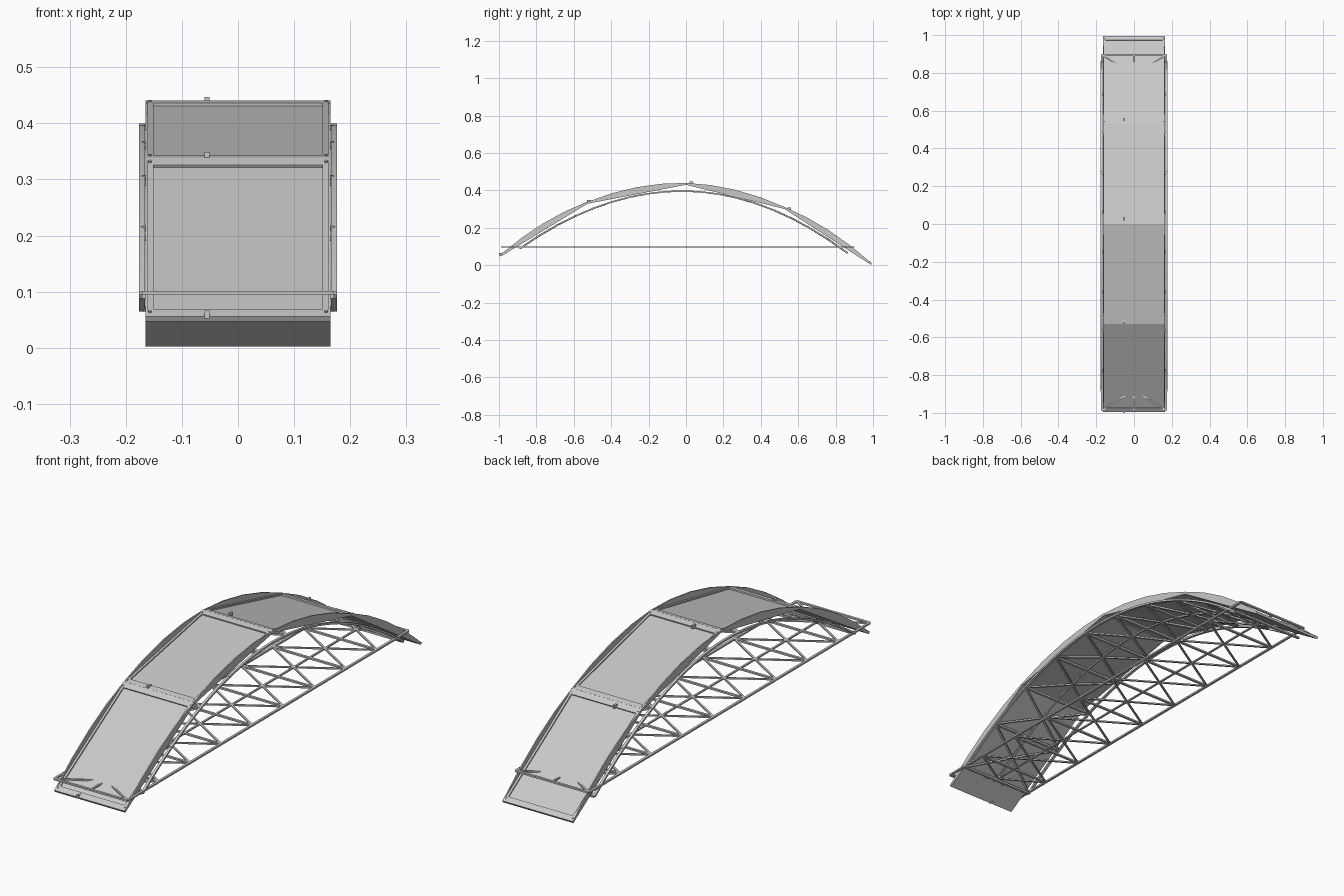
import bpy, bmesh, math
from mathutils import Vector, Matrix

if "Cube" in bpy.data.objects:
    bpy.data.objects.remove(bpy.data.objects["Cube"])


def material(name, v):
    m = bpy.data.materials.new(name)
    m.diffuse_color = (v, v, v, 1)
    m.use_nodes = True
    m.node_tree.nodes["Principled BSDF"].inputs["Base Color"].default_value = m.diffuse_color
    return m


GREY = material("light_grey", 0.58)


def finish(name, bm):
    bmesh.ops.recalc_face_normals(bm, faces=bm.faces[:])
    me = bpy.data.meshes.new(name)
    bm.to_mesh(me)
    bm.free()
    me.materials.append(GREY)
    ob = bpy.data.objects.new(name, me)
    bpy.context.collection.objects.link(ob)
    return ob


def box(bm, centre, axes, size):
    """Box with the given local axes and full size."""
    rot = Matrix(axes).transposed().to_4x4()
    mat = Matrix.Translation(centre) @ rot @ Matrix.Diagonal((*size, 1))
    bmesh.ops.create_cube(bm, size=1, matrix=mat)


def bar(bm, a, b, w, h):
    a, b = Vector(a), Vector(b)
    d = (b - a).normalized()
    s = d.cross(Vector((0, 0, 1))).normalized()
    box(bm, (a + b) / 2, (s, d, s.cross(d)), (w, (b - a).length, h))


# Lattice made of side rails, centre rail, cross bars and crossed braces
def lattice(name, point, bays, steps, half, w, h):
    bm = bmesh.new()

    def at(x, t):
        y, z = point(t)
        return (x, y, z)

    n = bays * steps
    for i in range(n):
        t0, t1 = i / n, (i + 1) / n
        for x in (-half, half):
            bar(bm, at(x, t0), at(x, t1), w, h)
        bar(bm, at(0, t0), at(0, t1), w * .8, h * .8)
    for i in range(bays + 1):
        bar(bm, at(-half, i / bays), at(half, i / bays), w, h)
    for i in range(bays):
        t0, tm, t1 = i / bays, (i + .5) / bays, (i + 1) / bays
        for s in (-half, half):
            for t in (t0, t1):
                bar(bm, at(s, t), at(0, tm), w * .8, h * .8)
    return finish(name, bm)


def arch_point(t):
    y = -.885 + 1.745 * t
    k = .407 if y < -.02 else .424
    return y, .396 - k * (y + .02) ** 2


lattice("floor_truss", lambda t: (-.985 + 1.88 * t, .098), 9, 1, .171, .010, .007)
lattice("arch_truss", arch_point, 9, 4, .171, .011, .008)

# Roof panels: recessed sheet, raised border, bowed side plates
JOINTS = [(-.995, .055), (-.53, .338), (0, .44), (.53, .31), (.994, .010)]
HALF = .165
X = Vector((1, 0, 0))


def panel(index, a, b):
    a, b = Vector((0, *a)), Vector((0, *b))
    d = (b - a).normalized()
    n = X.cross(d)
    length = (b - a).length
    mid = (a + b) / 2
    axes = (X, d, n)

    bm = bmesh.new()
    box(bm, mid - n * .007, axes, (2 * HALF - .004, length, .005))
    finish(f"roof_sheet_{index}", bm)

    bm = bmesh.new()
    for s in (-1, 1):
        box(bm, mid + X * s * (HALF - .007) - n * .004, axes, (.014, length, .010))
        end = mid + d * s * (length / 2 - .0125) - n * .004
        box(bm, end, axes, (2 * HALF, .025, .010))
        # corner bolts
        for e in (-1, 1):
            p = mid + X * e * (HALF - .008) + d * s * (length / 2 - .015) + n * .002
            bmesh.ops.create_cone(
                bm, cap_ends=True, segments=8, radius1=.003, radius2=.003, depth=.004,
                matrix=Matrix.Translation(p) @ Matrix((X, d, n)).transposed().to_4x4())
    finish(f"panel_border_{index}", bm)

    # side plates follow a shallow faceted bow above the panel
    bm = bmesh.new()
    for s in (-1, 1):
        rings = []
        for x in (s * HALF, s * (HALF - .005)):
            low = [a - n * .008, b - n * .008]
            bow = [a.lerp(b, t) + Vector((0, 0, .112 * t * (1 - t)))
                   for t in (1, .75, .5, .25, 0)]
            rings.append([bm.verts.new(p + X * x) for p in low + bow])
        r0, r1 = rings
        bm.faces.new(r0)
        bm.faces.new(r1[::-1])
        for i in range(len(r0)):
            j = (i + 1) % len(r0)
            bm.faces.new((r0[i], r1[i], r1[j], r0[j]))
    finish(f"bowed_side_plate_{index}", bm)


for i in range(4):
    panel(i + 1, JOINTS[i], JOINTS[i + 1])

# Small latches on the panel joints
bm = bmesh.new()
for (y, z), dy, dz in zip(JOINTS[:4], (.005, .012, .028, .022), (.004, .004, 0, -.008)):
    box(bm, Vector((-.055, y + dy, z + dz)), (X, Vector((0, 1, 0)), Vector((0, 0, 1))),
        (.009, .02, .014))
finish("joint_latches", bm)
